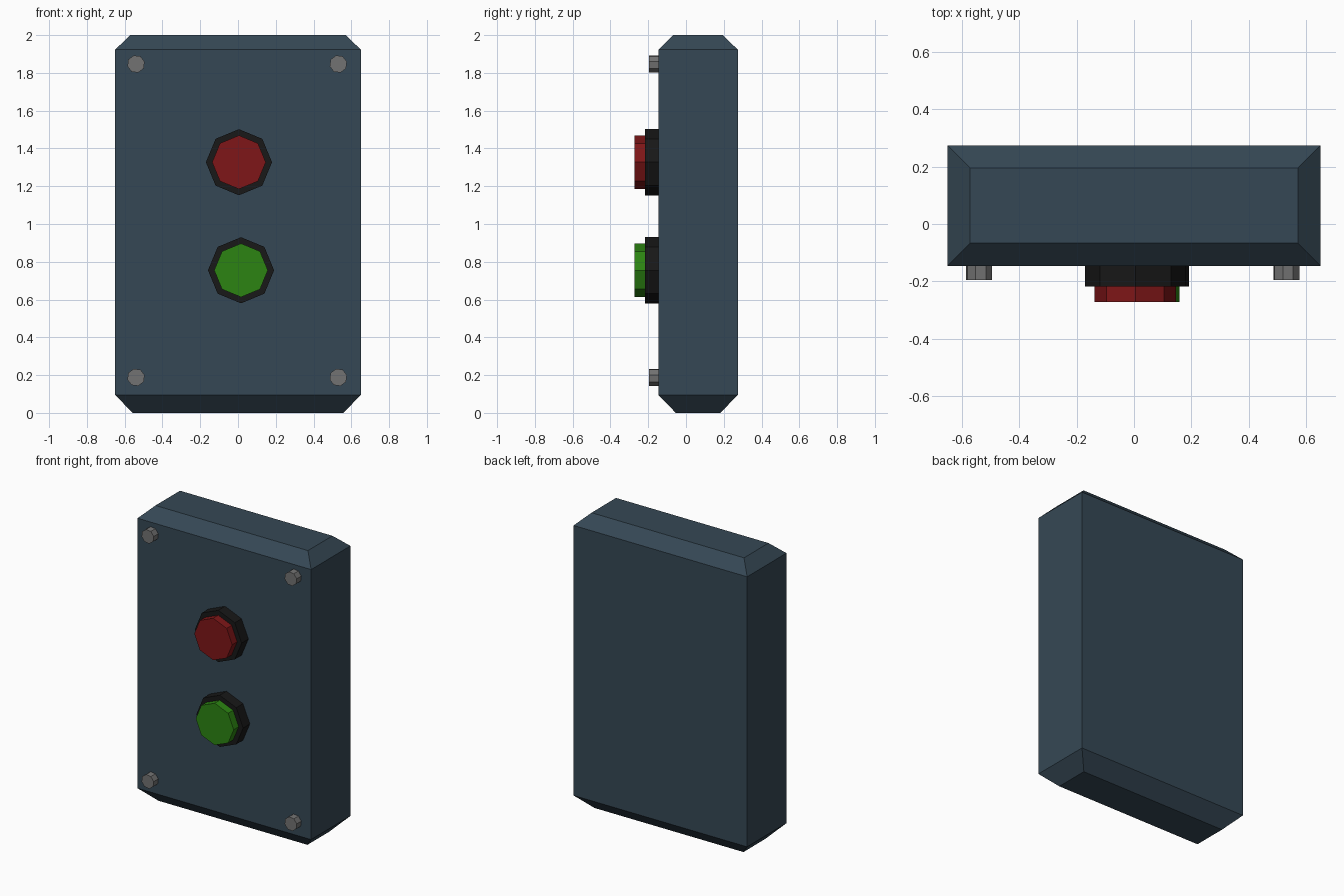
import bpy, bmesh, math
from mathutils import Matrix

if "Cube" in bpy.data.objects:
    bpy.data.objects.remove(bpy.data.objects["Cube"])


def paint(name, rgb):
    m = bpy.data.materials.new(name)
    m.diffuse_color = (*rgb, 1)
    m.use_nodes = True
    m.node_tree.nodes["Principled BSDF"].inputs["Base Color"].default_value = m.diffuse_color
    return m


SLATE = paint("slate", (0.036, 0.064, 0.09))
BLACK = paint("black", (0.009, 0.009, 0.009))
RED = paint("red", (0.21, 0.008, 0.009))
GREEN = paint("green", (0.025, 0.23, 0.006))
STEEL = paint("steel", (0.17, 0.17, 0.17))


def finish(bm, name, mat):
    bmesh.ops.recalc_face_normals(bm, faces=bm.faces)
    mesh = bpy.data.meshes.new(name)
    bm.to_mesh(mesh)
    bm.free()
    mesh.materials.append(mat)
    ob = bpy.data.objects.new(name, mesh)
    bpy.context.collection.objects.link(ob)
    return ob


def disc(name, x, z, r, y0, y1, mat, turn=0):
    """Octagonal prism with its axis along y."""
    bm = bmesh.new()
    mtx = (Matrix.Translation((x, (y0 + y1) / 2, z))
           @ Matrix.Rotation(math.radians(90), 4, 'X')
           @ Matrix.Rotation(math.radians(turn), 4, 'Z'))
    bmesh.ops.create_cone(bm, cap_ends=True, segments=8, radius1=r, radius2=r,
                          depth=abs(y1 - y0), matrix=mtx)
    return finish(bm, name, mat)


# Housing: rectangular rings lofted upwards, chamfered at bottom and top
FRONT, BACK, HALF = -0.146, 0.274, 0.65
bm = bmesh.new()
rings = []
for z, inset in ((0, 0.092), (0.095, 0), (1.923, 0), (2, 0.079)):
    x, f, b = HALF - inset, FRONT + inset, BACK - inset
    rings.append([bm.verts.new((px, py, z))
                  for px, py in ((-x, f), (x, f), (x, b), (-x, b))])
for lo, hi in zip(rings, rings[1:]):
    for i in range(4):
        j = (i + 1) % 4
        bm.faces.new((lo[i], lo[j], hi[j], hi[i]))
bm.faces.new(rings[0])
bm.faces.new(rings[-1])
finish(bm, "housing", SLATE)

# Push buttons: black collar with a coloured cap
for label, x, z, mat in (("red", 0.005, 1.327, RED), ("green", 0.016, 0.755, GREEN)):
    disc(label + "_button_collar", x, z, 0.175, FRONT + 0.01, -0.218, BLACK)
    disc(label + "_button_cap", x, z, 0.142, -0.21, -0.272, mat)

# Corner screws
for row, z in (("lower", 0.188), ("upper", 1.847)):
    for side, x in (("left", -0.54), ("right", 0.531)):
        disc(f"{row}_{side}_screw", x, z, 0.047, FRONT + 0.01, -0.195, STEEL, 15)
